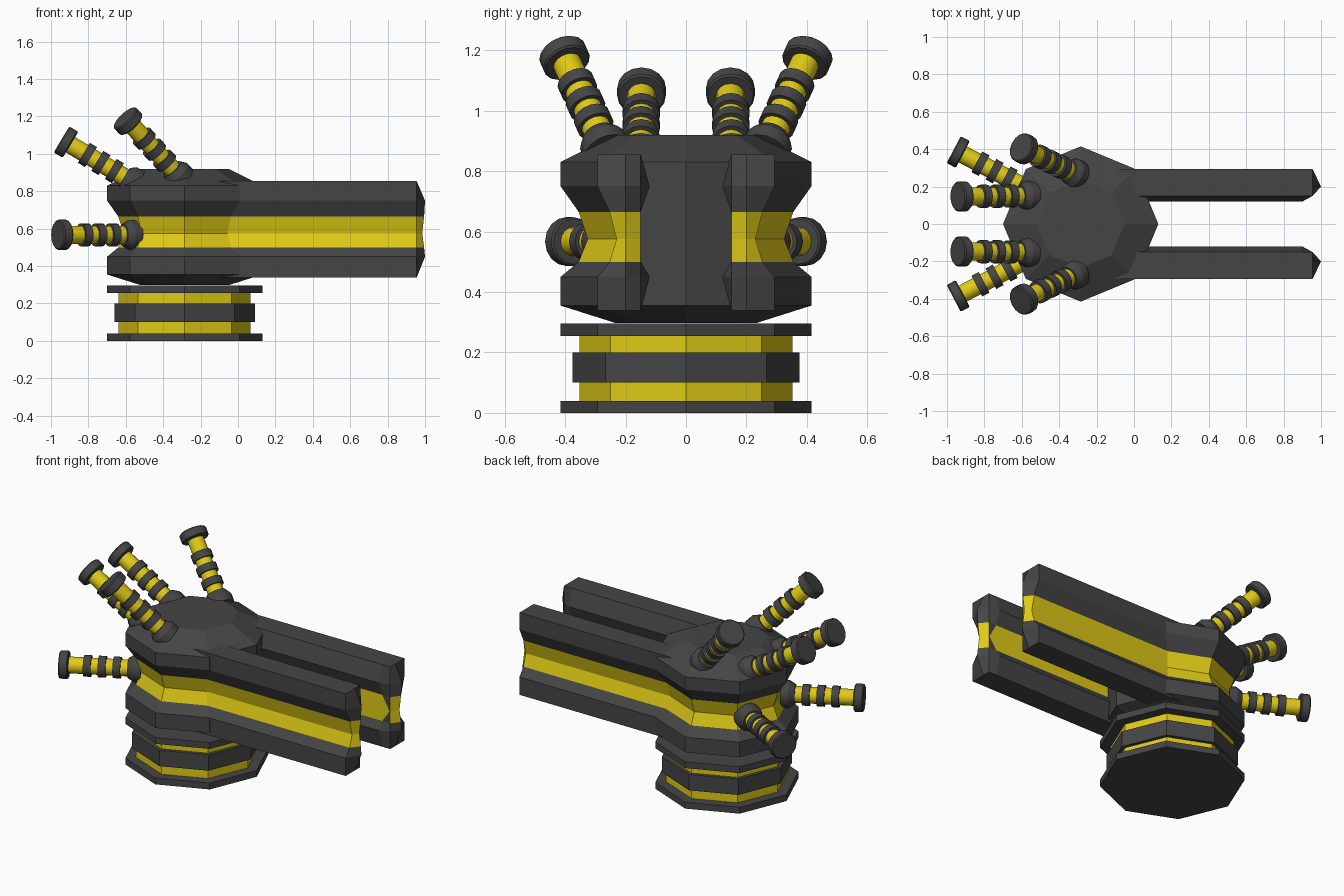
import bpy, bmesh, math
from mathutils import Vector

if "Cube" in bpy.data.objects:
    bpy.data.objects.remove(bpy.data.objects["Cube"])


def material(name, rgb):
    m = bpy.data.materials.new(name)
    m.diffuse_color = (*rgb, 1)
    m.use_nodes = True
    m.node_tree.nodes["Principled BSDF"].inputs["Base Color"].default_value = m.diffuse_color
    return m


DARK = material("dark_metal", (0.06, 0.06, 0.06))
YELLOW = material("yellow_paint", (0.75, 0.6, 0.008))
CX = -0.285  # centre of the octagonal body


def finish(name, bm):
    bmesh.ops.remove_doubles(bm, verts=bm.verts, dist=1e-5)
    bmesh.ops.recalc_face_normals(bm, faces=bm.faces)
    me = bpy.data.meshes.new(name)
    bm.to_mesh(me)
    bm.free()
    me.materials.append(DARK)
    me.materials.append(YELLOW)
    ob = bpy.data.objects.new(name, me)
    bpy.context.collection.objects.link(ob)
    return ob


def lathe(name, profile, sides, yellow=()):
    """Closed turned shape from (radius, z) points; yellow lists coloured bands."""
    bm = bmesh.new()
    rings = []
    for r, z in profile:
        angles = [2 * math.pi * i / sides for i in range(sides)]
        rings.append([bm.verts.new((r * math.cos(a), r * math.sin(a), z)) for a in angles])
    for k in range(len(rings) - 1):
        for i in range(sides):
            j = (i + 1) % sides
            f = bm.faces.new((rings[k][i], rings[k][j], rings[k + 1][j], rings[k + 1][i]))
            f.material_index = int(k in yellow)
    bm.faces.new(rings[0][::-1])
    bm.faces.new(rings[-1])
    return finish(name, bm)


# Stepped octagonal base
base = lathe("base", [(.415, 0), (.415, .04), (.353, .04), (.353, .10), (.376, .10), (.376, .20),
                      (.353, .20), (.353, .255), (.415, .255), (.415, .295)], 8, (2, 6))
base.location.x = CX

# Octagonal head with a yellow V groove
head = lathe("head", [(.235, .298), (.415, .355), (.415, .45), (.355, .50), (.325, .575),
                      (.355, .665), (.415, .75), (.415, .83), (.235, .92)], 8, (3, 4))
head.location.x = CX

# Flat front plate of the head between the arms
bm = bmesh.new()
plan = [(.13, 0), (.068, .15), (-.1, .15), (-.1, -.15), (.068, -.15)]
low = [bm.verts.new((x, y, .355)) for x, y in plan]
high = [bm.verts.new((x, y, .83)) for x, y in plan]
bm.faces.new(low[::-1])
bm.faces.new(high)
for i in range(5):
    j = (i + 1) % 5
    bm.faces.new((low[i], low[j], high[j], high[i]))
finish("head_front_plate", bm)

# Arm rows: z, inner y, outer y, tip x
ROWS = [(.855, .15, .293, .955), (.75, .12, .293, 1.0), (.665, .15, .253, .995), (.575, .15, .23, .985),
        (.50, .15, .253, .995), (.45, .12, .293, 1.0), (.338, .15, .293, .955)]


def arm(name, side):
    bm = bmesh.new()

    def v(x, y, z):
        return bm.verts.new((x, side * y, z))

    outer, inner = [], []
    for k, (z, yi, yo, tip) in enumerate(ROWS):
        nose = .95 if k == 3 else .90
        outer.append([v(-.1, yo, z), v(.955, yo, z), v(tip, .2, z)])
        inner.append([v(-.1, yi, z), v(nose, yi, z), v(.955, .15, z), v(tip, .2, z)])
    for strip in (outer, inner):
        for k in range(len(ROWS) - 1):
            for s in range(len(strip[0]) - 1):
                f = bm.faces.new((strip[k][s], strip[k][s + 1], strip[k + 1][s + 1], strip[k + 1][s]))
                # The inner nose chamfer stays dark
                f.material_index = int(k in (2, 3) and not (strip is inner and s == 1))
    for k in (0, -1):
        bm.faces.new(outer[k] + inner[k][::-1])
    bm.faces.new([r[0] for r in outer] + [r[0] for r in inner][::-1])
    return finish(name, bm)


# Ribbed exhaust profile: flared foot, three rings, wide cap
def exhaust(name, foot, cap):
    foot, cap = Vector(foot), Vector(cap)
    length = (cap - foot).length + .027
    prof = [(.08, -.03), (.08, .015), (.058, .05), (.048, .05)]
    yellow = [3]
    step = (length - .055 - .05) / 4
    for i in range(1, 4):
        z = .05 + step * i
        yellow.append(len(prof) + 3)
        prof += [(.048, z - .044), (.062, z - .044), (.062, z), (.048, z)]
    prof += [(.048, length - .055), (.075, length - .055), (.081, length - .049),
             (.081, length - .006), (.075, length)]
    ob = lathe(name, prof, 16, yellow)
    ob.location = foot
    ob.rotation_euler = (cap - foot).to_track_quat('Z', 'Y').to_euler()
    bpy.ops.object.select_all(action='DESELECT')
    ob.select_set(True)
    bpy.context.view_layer.objects.active = ob
    bpy.ops.object.shade_smooth_by_angle(angle=math.radians(30))


EXHAUSTS = {
    "upper_exhaust": ((-.32, .27, .885), (-.588, .402, 1.175)),
    "rear_exhaust": ((-.565, .15, .85), (-.92, .147, 1.063)),
    "side_exhaust": ((-.57, .19, .567), (-.94, .385, .567)),
}
for label, side in (("left", 1), ("right", -1)):
    arm(label + "_arm", side)
    for part, ends in EXHAUSTS.items():
        exhaust(label + "_" + part, *[(x, side * y, z) for x, y, z in ends])
